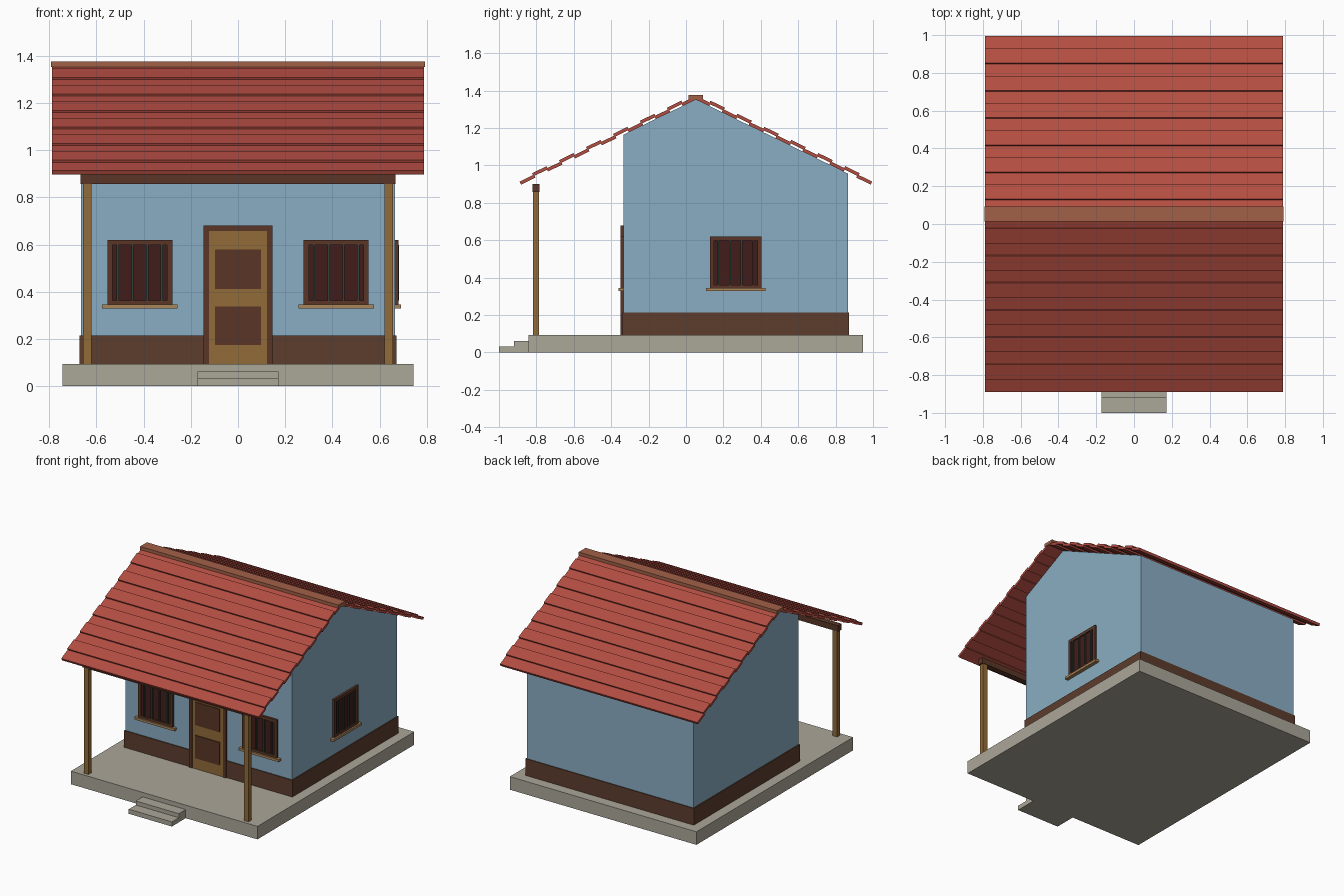
import bpy, bmesh, math
from mathutils import Vector, Matrix

if "Cube" in bpy.data.objects:
    bpy.data.objects.remove(bpy.data.objects["Cube"])


def mat(name, r, g, b):
    # Picked screen colours (0-255) converted to linear
    m = bpy.data.materials.new(name)
    m.diffuse_color = (*[min(1, 1.12 * (c / 255) ** 2.2) for c in (r, g, b)], 1)
    m.use_nodes = True
    m.node_tree.nodes["Principled BSDF"].inputs["Base Color"].default_value = m.diffuse_color
    return m


CONCRETE = mat("concrete", 161, 157, 144)
BLUE = mat("blue_plaster", 130, 163, 184)
BASE = mat("base_brown", 88, 60, 46)
RED = mat("roof_red", 168, 74, 64)
RIDGE = mat("ridge_clay", 152, 92, 70)
DARK = mat("dark_wood", 86, 54, 40)
WOOD = mat("wood", 138, 101, 56)
SILL = mat("sill_wood", 160, 125, 85)
PANE = mat("window_dark", 64, 33, 31)
BAR = mat("window_bar", 50, 66, 58)


def box(name, x, y, z, material, M=Matrix()):
    """Box from (min, max) ranges, optionally transformed by M."""
    bm = bmesh.new()
    bmesh.ops.create_cube(bm, size=1)
    for v in bm.verts:
        v.co = M @ Vector([(a + b) / 2 + (b - a) * c for (a, b), c in zip((x, y, z), v.co)])
    return finish(name, bm, material)


def finish(name, bm, material):
    bmesh.ops.recalc_face_normals(bm, faces=bm.faces)
    me = bpy.data.meshes.new(name)
    bm.to_mesh(me)
    bm.free()
    me.materials.append(material)
    ob = bpy.data.objects.new(name, me)
    bpy.context.collection.objects.link(ob)
    return ob


FLOOR = 0.094
FRONT = -0.333
SIDE = 0.665
RIDGE_Y = 0.053

# Slab and entrance steps
box("floor_slab", (-0.745, 0.745), (-0.842, 0.945), (0, FLOOR), CONCRETE)
box("upper_step", (-0.172, 0.172), (-0.92, -0.842), (0, 0.062), CONCRETE)
box("lower_step", (-0.172, 0.172), (-1.0, -0.92), (0, 0.033), CONCRETE)

# Gabled house body extruded along x
bm = bmesh.new()
profile = [(FRONT, FLOOR), (0.865, FLOOR), (0.865, 0.957), (RIDGE_Y, 1.353), (FRONT, 1.165)]
face = bm.faces.new([bm.verts.new((-SIDE, y, z)) for y, z in profile])
ext = bmesh.ops.extrude_face_region(bm, geom=[face])
bmesh.ops.translate(bm, vec=(2 * SIDE, 0, 0),
                    verts=[g for g in ext["geom"] if isinstance(g, bmesh.types.BMVert)])
finish("house_walls", bm, BLUE)
box("wall_base_band", (-0.672, 0.672), (-0.34, 0.871), (FLOOR, 0.215), BASE)

# Roof: overlapping courses, every other one raised, on both slopes
ROWS, RUN, EAVE_Z, RIDGE_Z = 13, 0.936, 0.907, 1.362
angle = math.atan2(RIDGE_Z - EAVE_Z, RUN)
pitch = math.hypot(RUN, RIDGE_Z - EAVE_Z) / ROWS
for side, turn in (("front", 0), ("back", math.pi)):
    M = (Matrix.Translation((0, RIDGE_Y, 0)) @ Matrix.Rotation(turn, 4, 'Z')
         @ Matrix.Translation((0, -RUN, EAVE_Z)) @ Matrix.Rotation(angle, 4, 'X'))
    for i in range(ROWS):
        lift = 0.011 * (i % 2)
        box(f"{side}_roof_course_{i + 1}", (-0.788, 0.788),
            (i * pitch - 0.003, (i + 1) * pitch + 0.003 * (i < ROWS - 1)),
            (lift - 0.009, lift + 0.009), RED, M)
box("ridge_cap", (-0.792, 0.792), (RIDGE_Y - 0.039, RIDGE_Y + 0.039), (1.352, 1.376), RIDGE)

# Porch beam and posts
box("porch_beam", (-0.667, 0.667), (-0.822, -0.782), (0.857, 0.9), DARK)
for name, s in (("left", -1), ("right", 1)):
    x = 0.639 * s
    box(f"{name}_porch_post", (x - 0.018, x + 0.018), (-0.819, -0.785), (FLOOR, 0.857), WOOD)

# Door with frame and two sunk-colour panels
for name, x in (("left", (-0.147, -0.123)), ("right", (0.123, 0.147))):
    box(f"{name}_door_jamb", x, (FRONT - 0.016, FRONT + 0.01), (FLOOR, 0.68), DARK)
box("door_lintel", (-0.123, 0.123), (FRONT - 0.016, FRONT + 0.01), (0.658, 0.68), DARK)
box("door_leaf", (-0.123, 0.123), (FRONT - 0.012, FRONT + 0.01), (FLOOR, 0.658), WOOD)
for name, z in (("lower", (0.173, 0.338)), ("upper", (0.412, 0.578))):
    box(f"{name}_door_panel", (-0.098, 0.097), (FRONT - 0.018, FRONT), z, DARK)


def window(name, M):
    """Barred window facing local -y with the wall surface at y = 0."""
    o, i = 0.138, 0.116
    for part, x in (("left", (-o, -i)), ("right", (i, o))):
        box(f"{name}_{part}_frame", x, (-0.016, 0.01), (0.345, 0.62), DARK, M)
    for part, z in (("bottom", (0.345, 0.362)), ("top", (0.598, 0.62))):
        box(f"{name}_{part}_frame", (-i, i), (-0.016, 0.01), z, DARK, M)
    box(f"{name}_pane", (-i, i), (-0.007, 0.005), (0.362, 0.598), PANE, M)
    for k in range(4):
        x = -0.0935 + k * 0.0623
        box(f"{name}_bar_{k + 1}", (x - 0.005, x + 0.005), (-0.018, -0.006), (0.362, 0.598), BAR, M)
    box(f"{name}_sill", (-0.16, 0.16), (-0.027, 0.005), (0.328, 0.345), SILL, M)


# Two front windows and one on the right wall
for name, s in (("left", -1), ("right", 1)):
    window(f"front_{name}_window", Matrix.Translation((0.416 * s, FRONT, 0)))
window("right_side_window",
       Matrix.Translation((SIDE, 0.266, 0)) @ Matrix.Rotation(math.pi / 2, 4, 'Z'))
